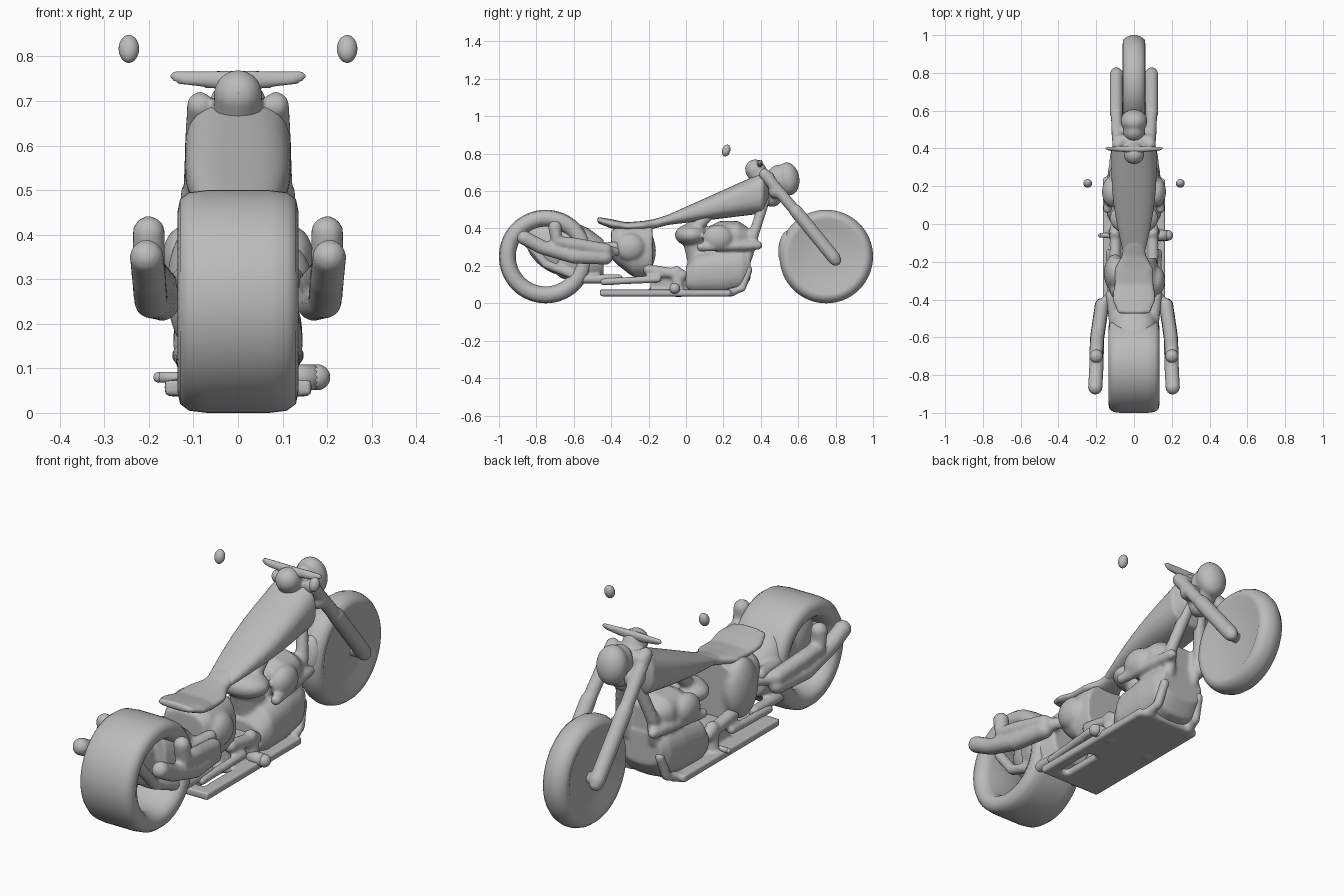
import bpy, bmesh, math
from mathutils import Vector, Matrix

if "Cube" in bpy.data.objects:
    bpy.data.objects.remove(bpy.data.objects["Cube"])

GREY = (.5, .5, .5, 1)
SIDES = {"left": 1, "right": -1}
metal = bpy.data.materials.new("plain grey")
metal.use_nodes = True
metal.diffuse_color = GREY
metal.node_tree.nodes["Principled BSDF"].inputs["Base Color"].default_value = GREY


def finish(name, bm, melt=True):
    """Make a smooth object; melt fuses overlapping lumps into one cast form."""
    bmesh.ops.recalc_face_normals(bm, faces=bm.faces)
    for face in bm.faces:
        face.smooth = True
    mesh = bpy.data.meshes.new(name)
    bm.to_mesh(mesh)
    bm.free()
    mesh.materials.append(metal)
    part = bpy.data.objects.new(name, mesh)
    bpy.context.collection.objects.link(part)
    if melt:
        fuse = part.modifiers.new("fuse", "REMESH")
        fuse.mode = "VOXEL"
        fuse.voxel_size = .009
        fuse.use_smooth_shade = True
        soften = part.modifiers.new("soften", "SMOOTH")
        soften.factor = .5
        soften.iterations = 5


def circle(count):
    """Cosine and sine pairs around a full turn."""
    angles = [math.tau * step / count for step in range(count)]
    return [(math.cos(angle), math.sin(angle)) for angle in angles]


def bridge(bm, rings, closed=False):
    """Skin between neighbouring rings, then cap or close the ends."""
    count = len(rings[0])
    pairs = list(zip(rings, rings[1:]))
    if closed:
        pairs.append((rings[-1], rings[0]))
    else:
        bm.faces.new(rings[0])
        bm.faces.new(rings[-1])
    for first, second in pairs:
        for here in range(count):
            there = (here + 1) % count
            bm.faces.new((first[here], first[there], second[there], second[here]))


def wheel(name, y, half_profile, closed):
    """Spin a mirrored (x, radius) half profile about an axle at hub height."""
    bm = bmesh.new()
    profile = half_profile + [(-x, radius) for x, radius in reversed(half_profile)]
    rings = [[bm.verts.new((x, y + radius * c, .25 + radius * s)) for c, s in circle(64)]
             for x, radius in profile]
    bridge(bm, rings, closed)
    finish(name, bm, melt=False)


def rounded(value, power=2.6):
    """Push a circle coordinate outwards towards a rounded square."""
    return math.copysign(abs(value) ** (2 / power), value)


def loft(bm, stations):
    """Rounded square sections along y: (y, bottom, top, half width)."""
    rings = []
    for y, bottom, top, width in stations:
        middle, height = (bottom + top) / 2, (top - bottom) / 2
        rings.append([bm.verts.new((width * rounded(c), y, middle + height * rounded(s)))
                      for c, s in circle(28)])
    bridge(bm, rings)


def blob(bm, centre, size, tilt=0):
    place = Matrix.Translation(centre) @ Matrix.Rotation(tilt, 4, "X") @ Matrix.Diagonal((*size, 1))
    bmesh.ops.create_uvsphere(bm, u_segments=24, v_segments=14, radius=1, matrix=place)


def box(bm, centre, size):
    place = Matrix.Translation(centre) @ Matrix.Diagonal((*size, 1))
    bmesh.ops.create_cube(bm, size=1, matrix=place)


def tube(bm, radius, *points):
    """Round rod along points, with ball ends."""
    path = [Vector(point) for point in points]
    rings = []
    for index, point in enumerate(path):
        ahead = path[min(index + 1, len(path) - 1)]
        behind = path[max(index - 1, 0)]
        along = (ahead - behind).normalized()
        reference = Vector((0, 0, 1)) if abs(along.x) > .9 else Vector((1, 0, 0))
        across = along.cross(reference).normalized()
        up = along.cross(across)
        rings.append([bm.verts.new(point + radius * (across * c + up * s)) for c, s in circle(14)])
    bridge(bm, rings)
    for end in (path[0], path[-1]):
        blob(bm, end, (radius, radius, radius))


def crossbar(bm, radius, reach, y, z):
    tube(bm, radius, (-reach, y, z), (reach, y, z))


# Wheels: wide open rear tyre, narrow front tyre around a shallow dish
wheel("rear_tyre", -.75, [(.09, .16), (.125, .175), (.136, .2), (.13, .23), (.11, .245), (.07, .25)], True)
wheel("front_wheel", .75, [(.05, .01), (.035, .15), (.06, .2), (.058, .225), (.036, .242), (.01, .25)], False)

# Rear hub, inner guard and swing arm
bm = bmesh.new()
blob(bm, (-.03, -.69, .29), (.085, .19, .125), -.6)
loft(bm, [(-.68, .14, .44, .1), (-.6, .11, .435, .125), (-.52, .11, .4, .125), (-.44, .15, .34, .1)])
for side in SIDES.values():
    tube(bm, .025, (side * .08, -.85, .33), (side * .09, -.75, .21), (side * .1, -.55, .13), (side * .1, -.36, .13))
    tube(bm, .03, (side * .1, -.55, .29), (side * .12, -.38, .3))
finish("rear_hub_and_guard", bm)

# Slim guard behind the front tyre
bm = bmesh.new()
blob(bm, (0, .535, .3), (.05, .04, .09), -.15)
finish("front_guard", bm, melt=False)

# Fork with axle, yokes and steering head
bm = bmesh.new()
for side in SIDES.values():
    tube(bm, .031, (side * .085, .42, .69), (side * .094, .6, .475), (side * .094, .8, .23))
    tube(bm, .036, (side * .094, .59, .49), (side * .094, .79, .245))
crossbar(bm, .025, .08, .78, .24)
crossbar(bm, .035, .08, .44, .67)
crossbar(bm, .04, .08, .48, .6)
tube(bm, .055, (0, .37, .715), (0, .46, .57))
finish("front_fork", bm)

# Headlamp
bm = bmesh.new()
blob(bm, (0, .545, .665), (.072, .062, .09), .15)
blob(bm, (0, .49, .66), (.06, .06, .08))
blob(bm, (0, .5, .59), (.05, .045, .04))
finish("headlamp", bm)

# Handlebar and clamp
bm = bmesh.new()
blob(bm, (0, .395, .748), (.155, .016, .022))
crossbar(bm, .012, .142, .4, .757)
blob(bm, (0, .36, .72), (.04, .045, .035))
finish("handlebar", bm)

# Mirrors
for name, side in SIDES.items():
    bm = bmesh.new()
    blob(bm, (side * .245, .215, .817), (.023, .022, .032), -.3)
    finish(name + "_mirror", bm, melt=False)

# Fuel tank: rises and swells steadily from the seat to the steering head
bm = bmesh.new()
stations = []
for step in range(9):
    rise = step / 8
    swell = math.sin(math.pi / 2 * min(1, rise * 1.3))
    stations.append((rise * .58 - .17, .41 + rise * .07, .44 + rise * .26, .055 + swell * .065))
loft(bm, stations + [(.45, .57, .66, .05)])
finish("fuel_tank", bm)

# Seat with upturned rear edge
bm = bmesh.new()
loft(bm, [(-.09, .42, .475, .055), (-.17, .4, .45, .065), (-.23, .39, .44, .1), (-.32, .39, .433, .105),
          (-.4, .4, .45, .115), (-.475, .43, .462, .085)])
finish("seat", bm)

# Body under the seat, fuller on the right
bm = bmesh.new()
loft(bm, [(-.4, .24, .39, .105), (-.36, .2, .415, .13), (-.28, .14, .42, .135), (-.18, .14, .42, .12)])
blob(bm, (.115, -.3, .3), (.05, .08, .075))
blob(bm, (-.1, -.26, .28), (.06, .1, .14))
finish("seat_body", bm)

# Engine case, cylinders and front down tubes
bm = bmesh.new()
loft(bm, [(0, .06, .2, .12), (.05, .04, .27, .145), (.2, .04, .3, .145), (.3, .06, .3, .135), (.345, .13, .28, .11)])
loft(bm, [(.12, .28, .41, .11), (.18, .27, .44, .135), (.28, .27, .44, .13), (.34, .28, .4, .1)])
blob(bm, (0, .03, .365), (.13, .09, .06))
tube(bm, .075, (0, .08, .24), (0, .05, .37))
for side in SIDES.values():
    blob(bm, (side * .12, .17, .35), (.05, .08, .07))
    tube(bm, .028, (side * .07, .33, .25), (side * .08, .36, .36), (side * .03, .43, .58))
    tube(bm, .024, (side * .14, .08, .3), (side * .1, .385, .31))
    tube(bm, .03, (side * .05, .06, .41), (side * .05, .12, .47))
finish("engine", bm)

# Low frame: belly plates, side rails, gearbox and its posts
bm = bmesh.new()
box(bm, (-.05, -.1, .055), (.22, .7, .036))
for y, length in ((-.43, .06), (-.08, .22), (.14, .24)):
    box(bm, (0, y, .055), (.24, length, .036))
box(bm, (0, -.09, .115), (.2, .2, .08))
for side in SIDES.values():
    box(bm, (side * .135, -.11, .055), (.06, .7, .036))
    tube(bm, .022, (side * .12, .24, .06), (side * .11, .3, .08), (side * .1, .335, .18))
    tube(bm, .02, (side * .12, -.44, .115), (side * .13, -.15, .13))
    tube(bm, .03, (side * .11, -.04, .06), (side * .1, -.05, .17))
    tube(bm, .03, (side * .1, -.2, .18), (side * .1, -.02, .15))
finish("lower_frame", bm)

# Foot rests: stout on the left, thin on the right
for name, radius in (("left", .029), ("right", .012)):
    bm = bmesh.new()
    side = SIDES[name]
    tube(bm, radius, (side * .1, -.06, .08), (side * .178, -.06, .08))
    finish(name + "_foot_rest", bm, melt=False)

# Twin exhaust pipes on each side
for name, side in SIDES.items():
    bm = bmesh.new()
    tube(bm, .039, (side * .205, -.865, .35), (side * .2, -.77, .3), (side * .195, -.6, .25), (side * .17, -.43, .245))
    tube(bm, .037, (side * .2, -.7, .405), (side * .2, -.69, .33), (side * .195, -.6, .315), (side * .17, -.43, .285))
    tube(bm, .028, (side * .165, -.43, .275), (side * .11, -.36, .28))
    finish(name + "_exhaust", bm)
